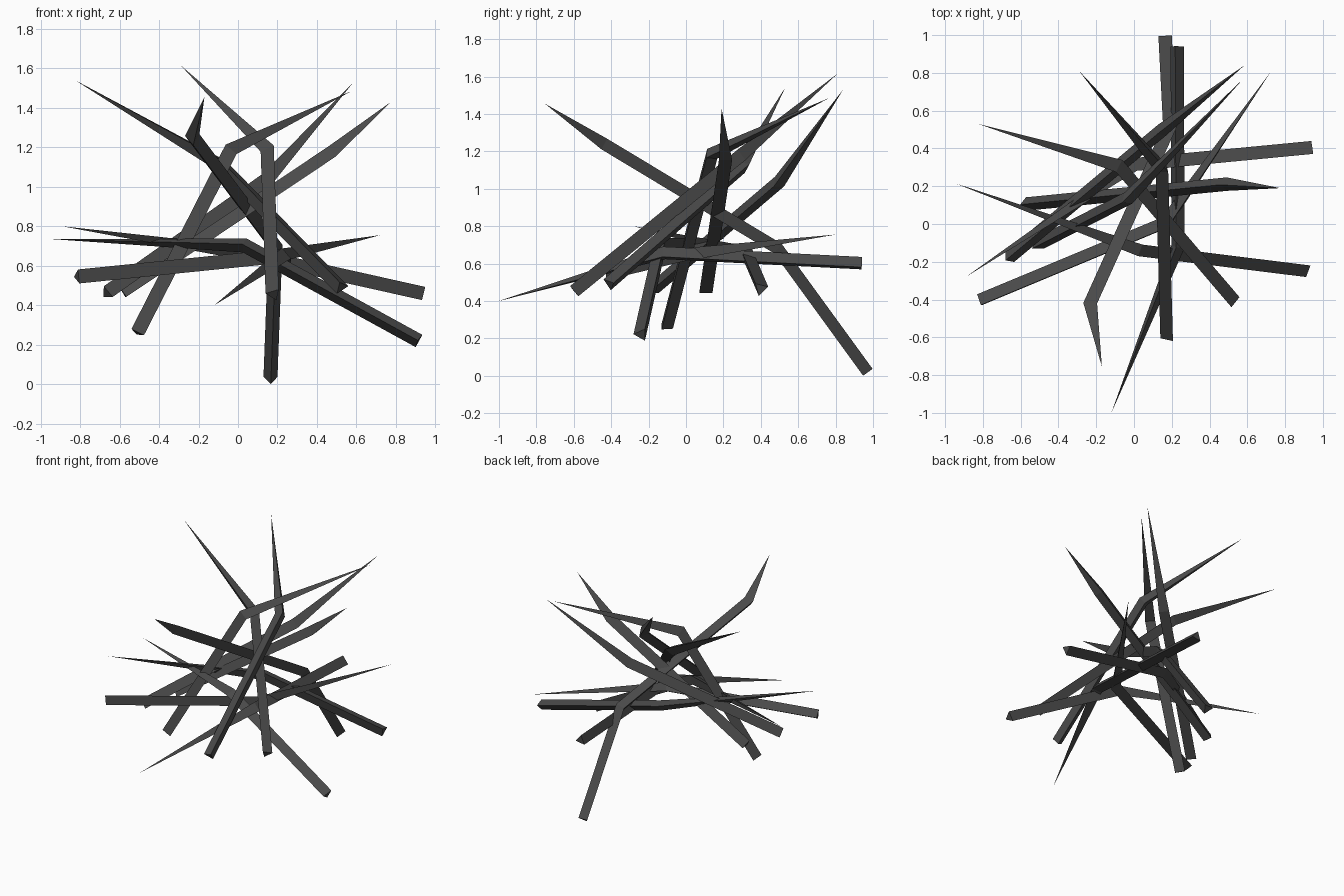
import bpy, bmesh, math
from mathutils import Vector, Matrix

if "Cube" in bpy.data.objects:
    bpy.data.objects.remove(bpy.data.objects["Cube"])

dark = bpy.data.materials.new("dark_grey")
dark.diffuse_color = (0.068, 0.068, 0.068, 1)
dark.use_nodes = True
dark.node_tree.nodes["Principled BSDF"].inputs["Base Color"].default_value = dark.diffuse_color

RADIUS = 0.041  # triangular section, centre to corner


def spike(name, points, corner):
    """Bent triangular bar: blunt base, mitred bends, sharp tip.
    corner = direction one edge of the bar points to."""
    pts = [Vector(p) for p in points]
    dirs = [(b - a).normalized() for a, b in zip(pts, pts[1:])]
    d0 = dirs[0]
    c = Vector(corner)
    c = (c - d0 * c.dot(d0)).normalized() * RADIUS
    ring = [pts[0] + Matrix.Rotation(i * math.tau / 3, 3, d0) @ c for i in range(3)]
    bm = bmesh.new()
    prev = [bm.verts.new(p) for p in ring]
    bm.faces.new(prev)
    # slide the section along each segment to the mitre plane of its bend
    for i in range(1, len(pts) - 1):
        d, n = dirs[i - 1], dirs[i - 1] + dirs[i]
        ring = [p + d * ((pts[i] - p).dot(n) / d.dot(n)) for p in ring]
        cur = [bm.verts.new(p) for p in ring]
        for k in range(3):
            j = (k + 1) % 3
            bm.faces.new((prev[k], prev[j], cur[j], cur[k]))
        prev = cur
    tip = bm.verts.new(pts[-1])
    for k in range(3):
        bm.faces.new((prev[k], prev[(k + 1) % 3], tip))
    bmesh.ops.recalc_face_normals(bm, faces=bm.faces)
    me = bpy.data.meshes.new(name)
    bm.to_mesh(me)
    bm.free()
    me.materials.append(dark)
    bpy.context.collection.objects.link(bpy.data.objects.new(name, me))


# base, bend(s), tip
spike("spike_left_back", [(0.525, -0.41, 0.49), (-0.09, 0.31, 1.12), (-0.825, 0.53, 1.54)], (-0.2, -0.76, 0.6))
spike("spike_back_high", [(0.18, -0.60, 0.455), (0.155, 0.29, 1.18), (-0.29, 0.81, 1.615)], (0.3, 0, -1))
spike("spike_right_back", [(-0.665, -0.18, 0.46), (0.14, 0.49, 1.03), (0.585, 0.84, 1.53)], (0, 0, 1))
spike("spike_arched", [(-0.51, -0.11, 0.26), (-0.04, 0.13, 1.18), (0.575, 0.765, 1.485)], (0, 1, 0))
spike("spike_right", [(-0.58, 0.105, 0.46), (0.48, 0.21, 1.17), (0.775, 0.19, 1.43)], (0, 0, 1))
spike("spike_right_low", [(-0.815, -0.41, 0.545), (0.17, 0.0, 0.645), (0.72, 0.80, 0.755)], (0, 1, 0))
spike("spike_left_low", [(0.94, 0.40, 0.465), (0.0, 0.31, 0.675), (-0.89, -0.28, 0.80)], (0, -0.7, 0.7))
spike("spike_left_flat", [(0.915, -0.24, 0.22), (0.03, -0.13, 0.705), (-0.945, 0.215, 0.735)], (0, -1, 0))
spike("spike_front_low", [(0.225, 0.94, 0.595), (0.23, -0.12, 0.65), (-0.12, -1.0, 0.40)], (-0.17, 0, 1))
spike("spike_standing", [(0.165, 0.98, 0.025), (0.19, 0.50, 0.685), (-0.23, -0.43, 1.245), (-0.17, -0.755, 1.455)], (0, -0.3, -1))
